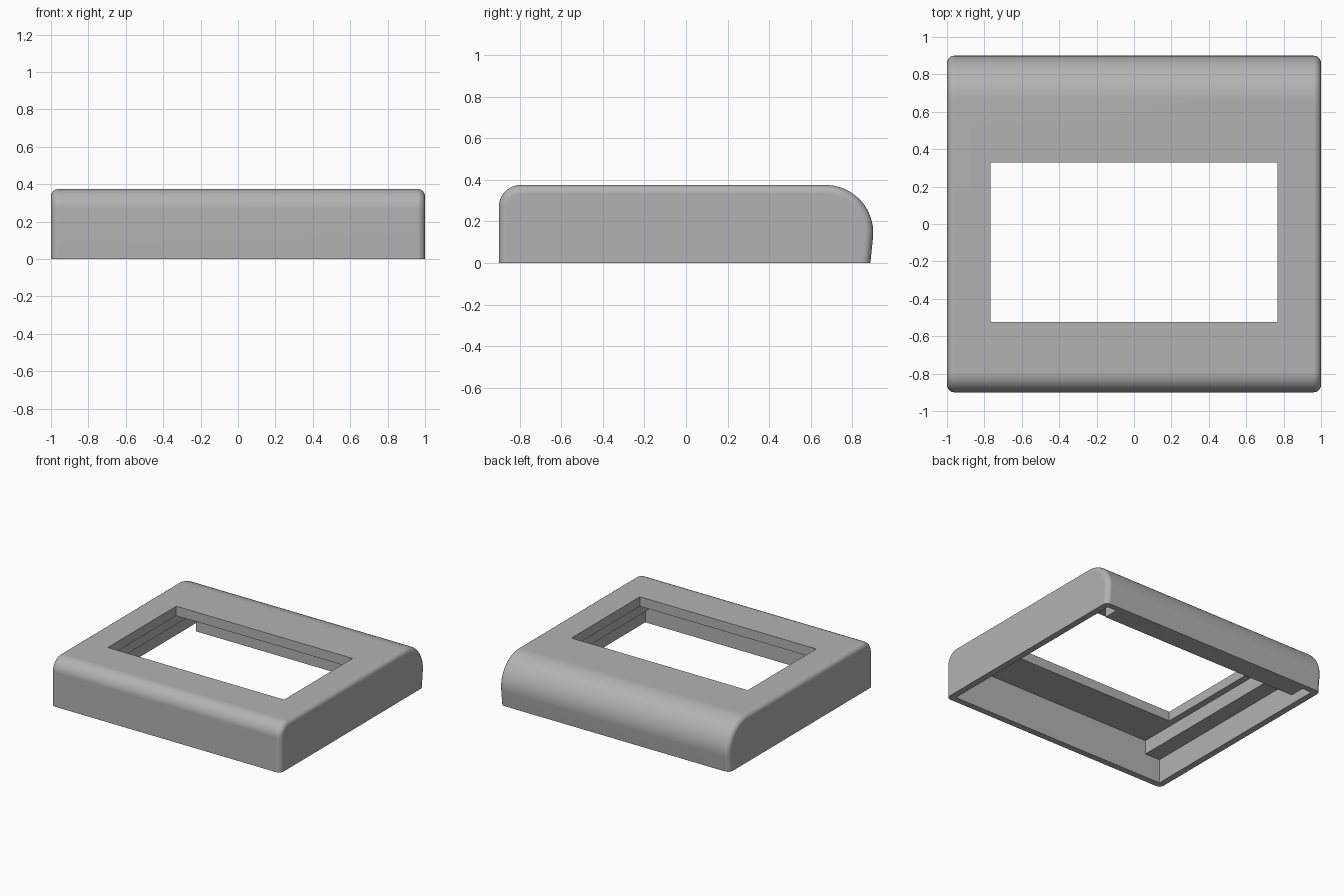
import bpy, bmesh, math

if "Cube" in bpy.data.objects:
    bpy.data.objects.remove(bpy.data.objects["Cube"])

grey = bpy.data.materials.new("grey")
grey.diffuse_color = (0.45, 0.45, 0.45, 1)
grey.use_nodes = True
grey.node_tree.nodes["Principled BSDF"].inputs["Base Color"].default_value = grey.diffuse_color


def make_object(name, bm):
    bmesh.ops.recalc_face_normals(bm, faces=bm.faces)
    mesh = bpy.data.meshes.new(name)
    bm.to_mesh(mesh)
    bm.free()
    mesh.materials.append(grey)
    obj = bpy.data.objects.new(name, mesh)
    bpy.context.collection.objects.link(obj)
    return obj


def section(o):
    """Side profile (y, z), pulled inward by o everywhere but the base."""
    pts = [(-0.9 + o, 0)]
    for i in range(13):  # small front round
        a = math.pi - i / 12 * math.pi / 2
        pts.append((-0.795 + (0.105 - o) * math.cos(a), 0.27 + (0.105 - o) * math.sin(a)))
    for i in range(21):  # large back round, running into the leaning back
        a = math.pi / 2 - i / 20 * math.radians(96)
        pts.append((0.67 + (0.23 - o) * math.cos(a), 0.145 + (0.23 - o) * math.sin(a)))
    pts.append((0.886 - o, 0))
    return pts


def prism(name, outline, z0, z1):
    """Extrude a flat xy outline from z0 to z1."""
    bm = bmesh.new()
    low = [bm.verts.new((x, y, z0)) for x, y in outline]
    top = [bm.verts.new((x, y, z1)) for x, y in outline]
    bm.faces.new(low)
    bm.faces.new(top)
    n = len(outline)
    for i in range(n):
        j = (i + 1) % n
        bm.faces.new((low[i], low[j], top[j], top[i]))
    return make_object(name, bm)


def rect(x, y0, y1):
    return [(-x, y0), (x, y0), (x, y1), (-x, y1)]


# Frame body: profile lofted along x with rounded ends
R, STEPS = 0.04, 6
stations = []
for i in range(STEPS + 1):
    a = i / STEPS * math.pi / 2
    stations.append((-1 + R * (1 - math.sin(a)), R * (1 - math.cos(a))))
stations = [(-1 + R * (1 - math.cos(i / STEPS * math.pi / 2)),
             R * (1 - math.sin(i / STEPS * math.pi / 2))) for i in range(STEPS + 1)]
stations += [(-x, o) for x, o in reversed(stations)]
bm = bmesh.new()
rings = [[bm.verts.new((x, y, z)) for y, z in section(o)] for x, o in stations]
for a, b in zip(rings, rings[1:]):
    for i in range(len(a)):
        j = (i + 1) % len(a)
        bm.faces.new((a[i], a[j], b[j], b[i]))
bm.faces.new(rings[0])
bm.faces.new(rings[-1])
frame = make_object("bezel_frame", bm)

# Cutters: stepped cavity with two back corner notches, and the window
lower = [(-0.95, -0.85), (0.95, -0.85), (0.95, 0.84), (0.87, 0.84),
         (0.87, 0.72), (-0.87, 0.72), (-0.87, 0.84), (-0.95, 0.84)]
cutters = [
    prism("lower_cavity_cutter", lower, -0.1, 0.19),
    prism("upper_cavity_cutter", rect(0.82, -0.85, 0.72), -0.1, 0.30),
    prism("window_cutter", rect(0.768, -0.523, 0.328), -0.1, 0.5),
]
bpy.context.view_layer.objects.active = frame
frame.select_set(True)
for cutter in cutters:
    cutter.hide_render = True
    mod = frame.modifiers.new("cut", 'BOOLEAN')
    mod.operation = 'DIFFERENCE'
    mod.solver = 'EXACT'
    mod.object = cutter
    bpy.ops.object.modifier_apply(modifier=mod.name)
    bpy.data.objects.remove(cutter, do_unlink=True)

# Smooth rounds, crisp corners
bpy.ops.object.shade_smooth_by_angle(angle=math.radians(30))
weighted = frame.modifiers.new("weighted_normals", 'WEIGHTED_NORMAL')
weighted.keep_sharp = True
